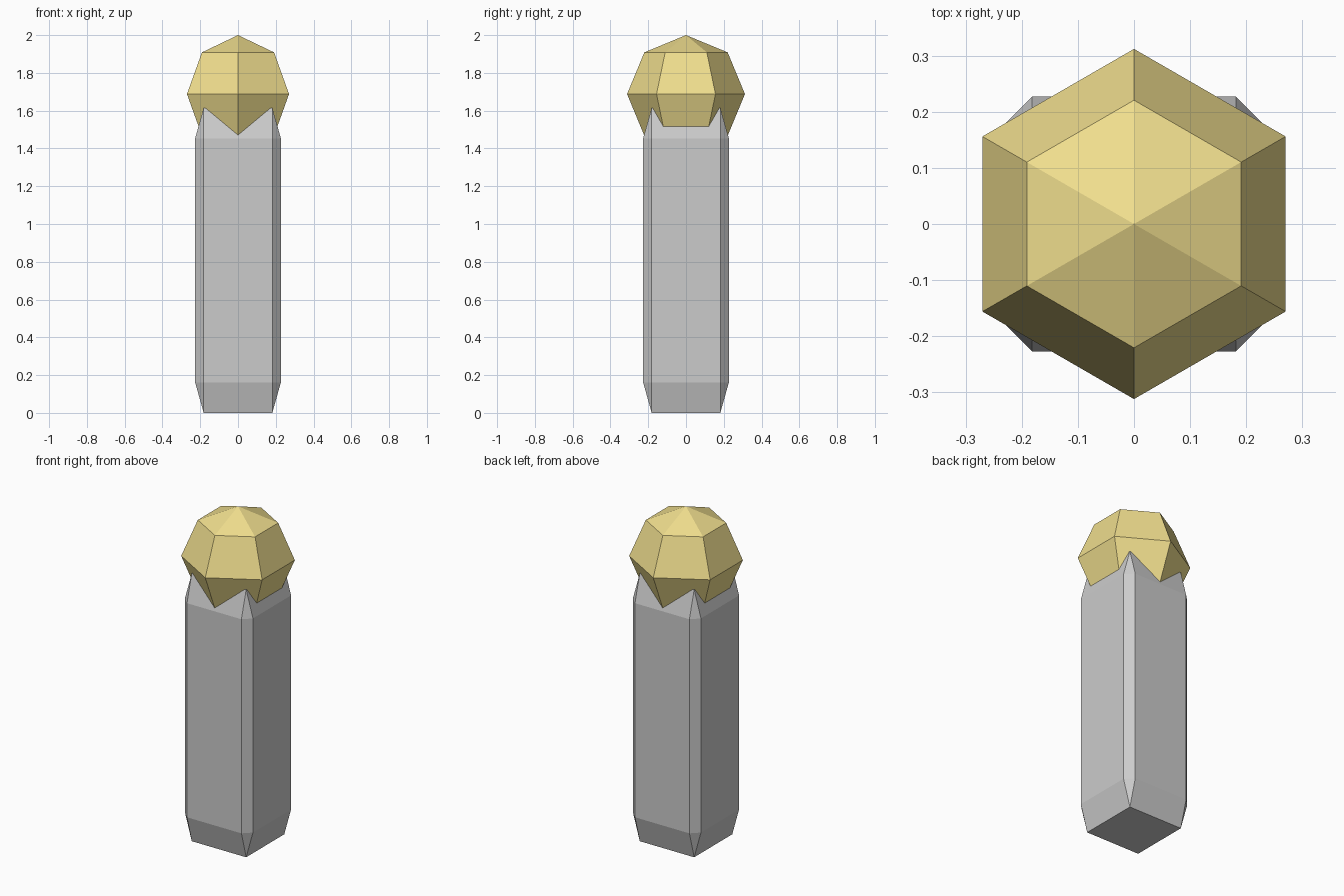
import bpy
import bmesh
from mathutils import Matrix

if "Cube" in bpy.data.objects:
    bpy.data.objects.remove(bpy.data.objects["Cube"])


def add_object(name, bm):
    bmesh.ops.recalc_face_normals(bm, faces=bm.faces)
    mesh = bpy.data.meshes.new(name)
    bm.to_mesh(mesh)
    bm.free()
    obj = bpy.data.objects.new(name, mesh)
    bpy.context.collection.objects.link(obj)
    return obj


# Post: bevelled unit cube, stretched so the end bevels become long tapers
WIDTH, HEIGHT = 0.454, 1.615
bm = bmesh.new()
bmesh.ops.create_cube(bm, size=1)
bmesh.ops.bevel(bm, geom=bm.edges[:], offset=0.1, offset_type='OFFSET',
                segments=1, affect='EDGES', profile=0.5)
bmesh.ops.scale(bm, vec=(WIDTH, WIDTH, HEIGHT), verts=bm.verts)
bmesh.ops.translate(bm, vec=(0, 0, HEIGHT / 2), verts=bm.verts)
add_object("post", bm)

# Knob: six-sided low-poly ball, corners pointing to front and back
RADIUS = 0.312
bm = bmesh.new()
bmesh.ops.create_uvsphere(bm, u_segments=6, v_segments=4, radius=RADIUS,
                          matrix=Matrix.Translation((0, 0, 2 - RADIUS)))
knob = add_object("knob", bm)

# Golden paint
gold = bpy.data.materials.new("gold")
gold.diffuse_color = (0.87, 0.73, 0.27, 1)
gold.use_nodes = True
gold.node_tree.nodes["Principled BSDF"].inputs["Base Color"].default_value = gold.diffuse_color
knob.data.materials.append(gold)
